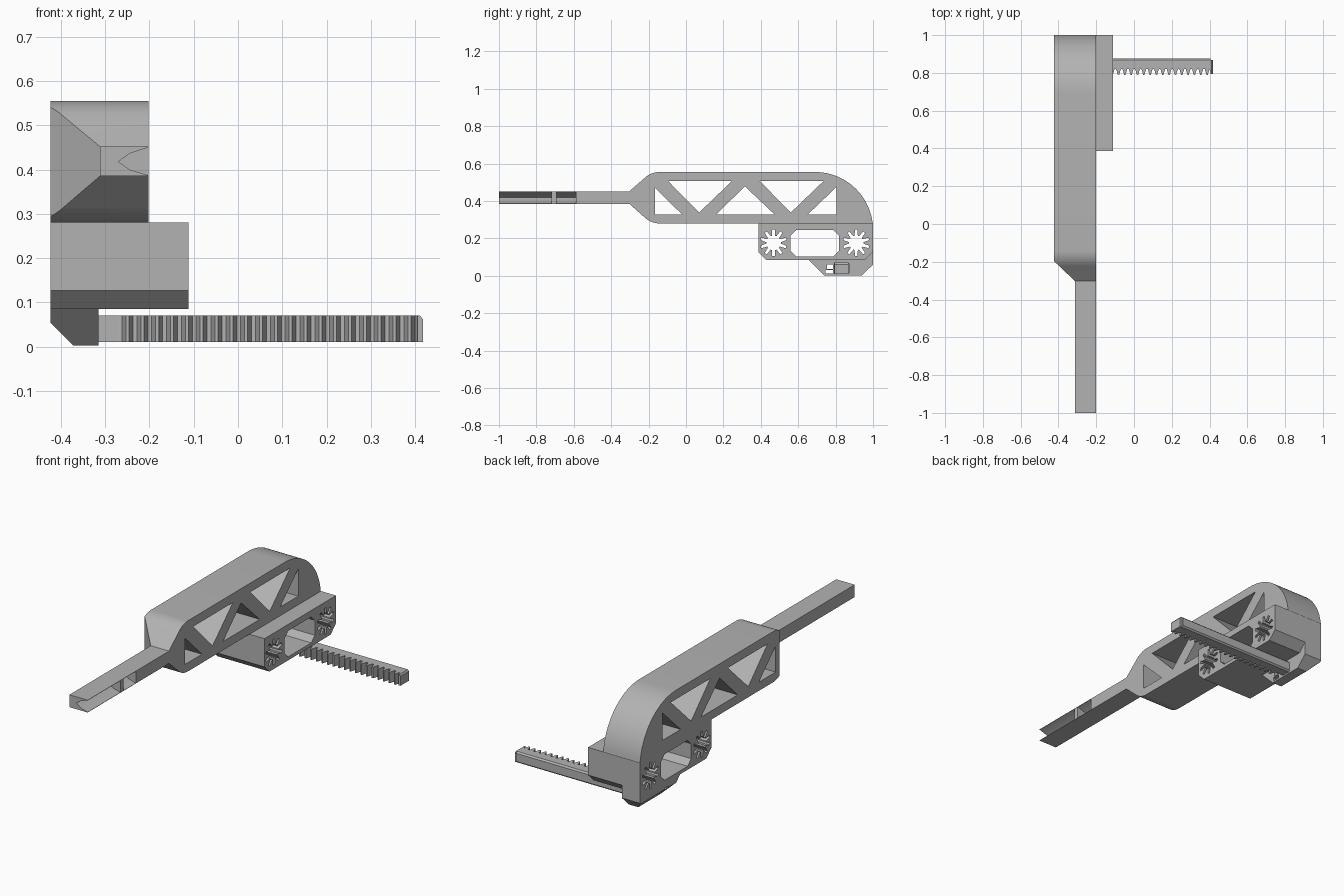
import bpy, bmesh
from math import sin, cos, pi, radians
from mathutils import Vector

old = bpy.data.objects.get("Cube")
if old:
    bpy.data.objects.remove(old, do_unlink=True)

grey = bpy.data.materials.new("plain grey")
grey.use_nodes = True
grey.diffuse_color = (0.45, 0.45, 0.45, 1)
grey.node_tree.nodes["Principled BSDF"].inputs["Base Color"].default_value = grey.diffuse_color

# Axis order: how (u, v, depth) map to (x, y, z)
AXES = {"x": lambda u, v, d: (d, u, v),
        "y": lambda u, v, d: (u, d, v),
        "z": lambda u, v, d: (u, v, d)}


def prism(name, profiles, start, end, axis="x"):
    """Extrude one or more closed outlines along an axis."""
    bm = bmesh.new()
    for outline in profiles:
        face = bm.faces.new([bm.verts.new(AXES[axis](u, v, start)) for u, v in outline])
        made = bmesh.ops.extrude_face_region(bm, geom=[face])["geom"]
        shift = Vector(AXES[axis](0, 0, end - start))
        bmesh.ops.translate(bm, vec=shift, verts=[g for g in made if isinstance(g, bmesh.types.BMVert)])
    bmesh.ops.recalc_face_normals(bm, faces=bm.faces)
    mesh = bpy.data.meshes.new(name)
    bm.to_mesh(mesh)
    bm.free()
    mesh.materials.append(grey)
    obj = bpy.data.objects.new(name, mesh)
    bpy.context.collection.objects.link(obj)
    return obj


def activate(obj):
    bpy.ops.object.select_all(action="DESELECT")
    obj.select_set(True)
    bpy.context.view_layer.objects.active = obj


def cut(obj, cutter):
    mod = obj.modifiers.new("cut", "BOOLEAN")
    mod.operation, mod.solver, mod.object = "DIFFERENCE", "EXACT", cutter
    activate(obj)
    bpy.ops.object.modifier_apply(modifier=mod.name)
    bpy.data.objects.remove(cutter, do_unlink=True)


def smooth(obj):
    activate(obj)
    bpy.ops.object.shade_smooth_by_angle(angle=radians(25))


def arc(cy, cz, r, a0, a1, n):
    angles = [radians(a0 + (a1 - a0) * i / n) for i in range(n + 1)]
    return [(cy + r * cos(a), cz + r * sin(a)) for a in angles]


def rect(u0, u1, v0, v1, c=0.0):
    """Rectangle, optionally with cut corners."""
    if not c:
        return [(u0, v0), (u1, v0), (u1, v1), (u0, v1)]
    return [(u0 + c, v0), (u1 - c, v0), (u1, v0 + c), (u1, v1 - c),
            (u1 - c, v1), (u0 + c, v1), (u0, v1 - c), (u0, v0 + c)]


LEFT, RIGHT, STEP = -0.423, -0.202, -0.112
OUT = 0.05

# Main arm: rounded back, tapered front
outline = ([(-0.303, 0.385), (-0.303, 0.452)]
           + arc(-0.14, 0.435, 0.12, 135, 90, 8)
           + arc(0.69, 0.245, 0.31, 90, 7, 24)
           + [(1.0, 0.28)]
           + arc(-0.14, 0.4, 0.12, 270, 225, 8))
arm = prism("arm", [outline], LEFT, RIGHT)

# Slanted front corner of the arm
cut(arm, prism("corner_cutter", [[(-0.446, -0.175), (-0.289, -0.325), (-0.446, -0.325)]], 0.2, 0.6, "z"))

# Truss openings
low, high = 0.327, 0.506
openings = [[(-0.165, low), (-0.02, low), (-0.165, 0.469)],
            [(0.65, low), (0.805, low), (0.805, 0.475)],
            [(0.16, low), (0.475, low), (0.315, 0.478)]]
for mid in (0.07, 0.56):
    openings.append([(mid - 0.165, high), (mid, 0.338), (mid + 0.175, high)])
cut(arm, prism("truss_cutter", openings, LEFT - OUT, RIGHT + OUT))
smooth(arm)

# Lower mounting block with a window and two splined holes
block = prism("mount_block", [[(0.387, 0.28), (0.387, 0.127), (0.43, 0.085),
                               (0.955, 0.085), (1.0, 0.13), (1.0, 0.28)]], LEFT, STEP)


def spline_hole(cy, cz, teeth=10, core=0.038, tip=0.071, half=0.0085):
    points = []
    for i in range(teeth):
        a = 2 * pi * i / teeth + pi / 2
        for r, side in ((core, -half), (tip, -half * 0.8), (tip, half * 0.8), (core, half)):
            points.append((cy + r * cos(a) - side * sin(a), cz + r * sin(a) + side * cos(a)))
    return points


holes = [spline_hole(0.468, 0.176), spline_hole(0.91, 0.176), rect(0.56, 0.818, 0.104, 0.245, 0.03)]
cut(block, prism("hole_cutter", holes, LEFT - OUT, STEP + OUT))

# Foot under the block, chamfered on its outer lower edge
foot = prism("foot", [[(0.65, 0.09), (0.74, 0.002), (0.94, 0.002), (1.0, 0.06),
                       (1.0, 0.13), (0.955, 0.09)]], LEFT, -0.315)
cut(foot, prism("chamfer_cutter", [[(-0.45, 0.08), (-0.45, -0.03), (-0.34, -0.03)]], 0.6, 1.1, "y"))
cut(foot, prism("slot_cutter", [rect(0.745, 0.787, 0.012, 0.03), rect(0.755, 0.787, 0.036, 0.06)],
                LEFT - OUT, -0.3))

# Toothed strap
pitch, count = 0.0335, 20
strap = [(-0.325, 0.868), (-0.325, 0.822), (-0.272, 0.822)]
for i in range(count):
    x = -0.262 + i * pitch
    strap += [(x, 0.82), (x + 0.009, 0.79), (x + 0.016, 0.79), (x + 0.025, 0.82)]
strap += [(0.406, 0.795), (0.418, 0.795), (0.418, 0.868)]
rack = prism("toothed_strap", [strap], 0.01, 0.07, "z")
cut(rack, prism("tip_cutter", [[(0.404, 0.08), (0.43, 0.08), (0.43, 0.045)]], 0.7, 0.95, "y"))
prism("strap_spine", [[(0.85, 0.01), (0.868, 0.01), (0.876, 0.018), (0.876, 0.062), (0.868, 0.07),
                       (0.85, 0.07)]], -0.325, 0.406)

# Handle bar with a V groove along one side, broken by a rib
handle = prism("handle", [rect(-0.312, RIGHT, 0.385, 0.452)], -1.0, -0.3, "y")
groove = [(-0.27, 0.418), (-0.245, 0.4), (-0.2, 0.386), (-0.19, 0.386),
          (-0.19, 0.451), (-0.2, 0.451), (-0.245, 0.436)]
for name, y0, y1 in (("tip_groove", -1.05, -0.72), ("rear_groove", -0.693, -0.588)):
    cut(handle, prism(name, [groove], y0, y1, "y"))
smooth(handle)
